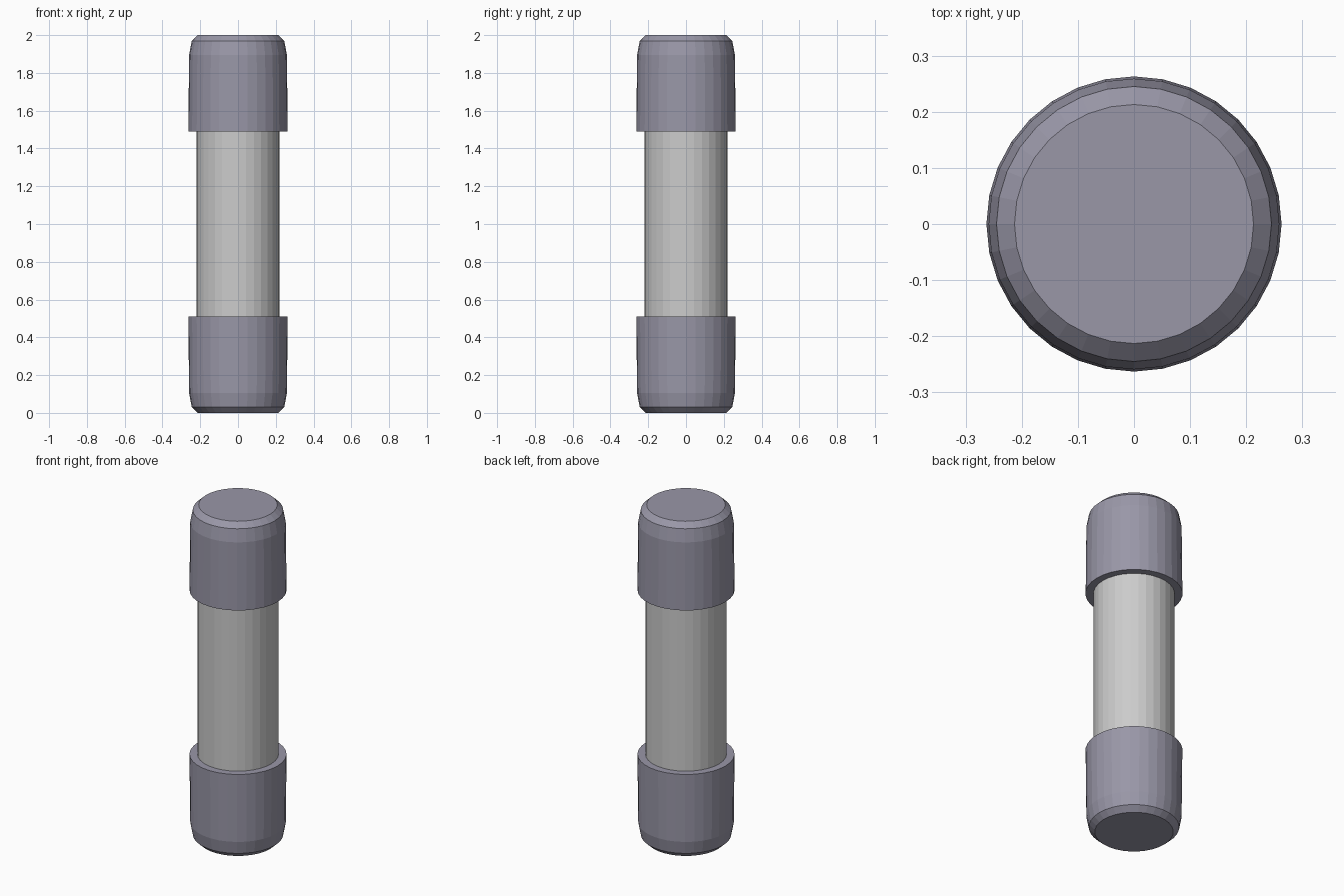
import bpy, bmesh, math

if "Cube" in bpy.data.objects:
    bpy.data.objects.remove(bpy.data.objects["Cube"])

SIDES = 32
TUBE_R = 0.22
# Cap profile (radius, z) from the outer end to the inner rim, for the lower cap
CAP = [(0.213, 0.0), (0.245, 0.03), (0.259, 0.105), (0.263, 0.51), (TUBE_R, 0.51)]


def material(name, color):
    mat = bpy.data.materials.new(name)
    mat.diffuse_color = color
    mat.use_nodes = True
    mat.node_tree.nodes["Principled BSDF"].inputs["Base Color"].default_value = mat.diffuse_color
    return mat


def lathe(name, profile, cap_start=False, mat=None):
    bm = bmesh.new()
    rings = []
    for r, z in profile:
        rings.append([bm.verts.new((r * math.cos(2 * math.pi * i / SIDES),
                                    r * math.sin(2 * math.pi * i / SIDES), z))
                      for i in range(SIDES)])
    for a, b in zip(rings, rings[1:]):
        for i in range(SIDES):
            j = (i + 1) % SIDES
            bm.faces.new((a[i], a[j], b[j], b[i]))
    if cap_start:
        bm.faces.new(rings[0][::-1])
    # a profile running downwards turns the faces inside out
    if profile[0][1] > profile[-1][1]:
        bmesh.ops.reverse_faces(bm, faces=bm.faces[:])
    mesh = bpy.data.meshes.new(name)
    bm.to_mesh(mesh)
    bm.free()
    if mat:
        mesh.materials.append(mat)
    obj = bpy.data.objects.new(name, mesh)
    bpy.context.collection.objects.link(obj)
    return obj


metal = material("cap_metal", (0.32, 0.31, 0.39, 1))

# End caps, mirrored about mid height
lathe("lower_cap", CAP, True, metal)
lathe("upper_cap", [(r, 2.0 - z) for r, z in CAP], True, metal)

# Tube between the caps
lathe("tube", [(TUBE_R, 0.51), (TUBE_R, 1.49)])
